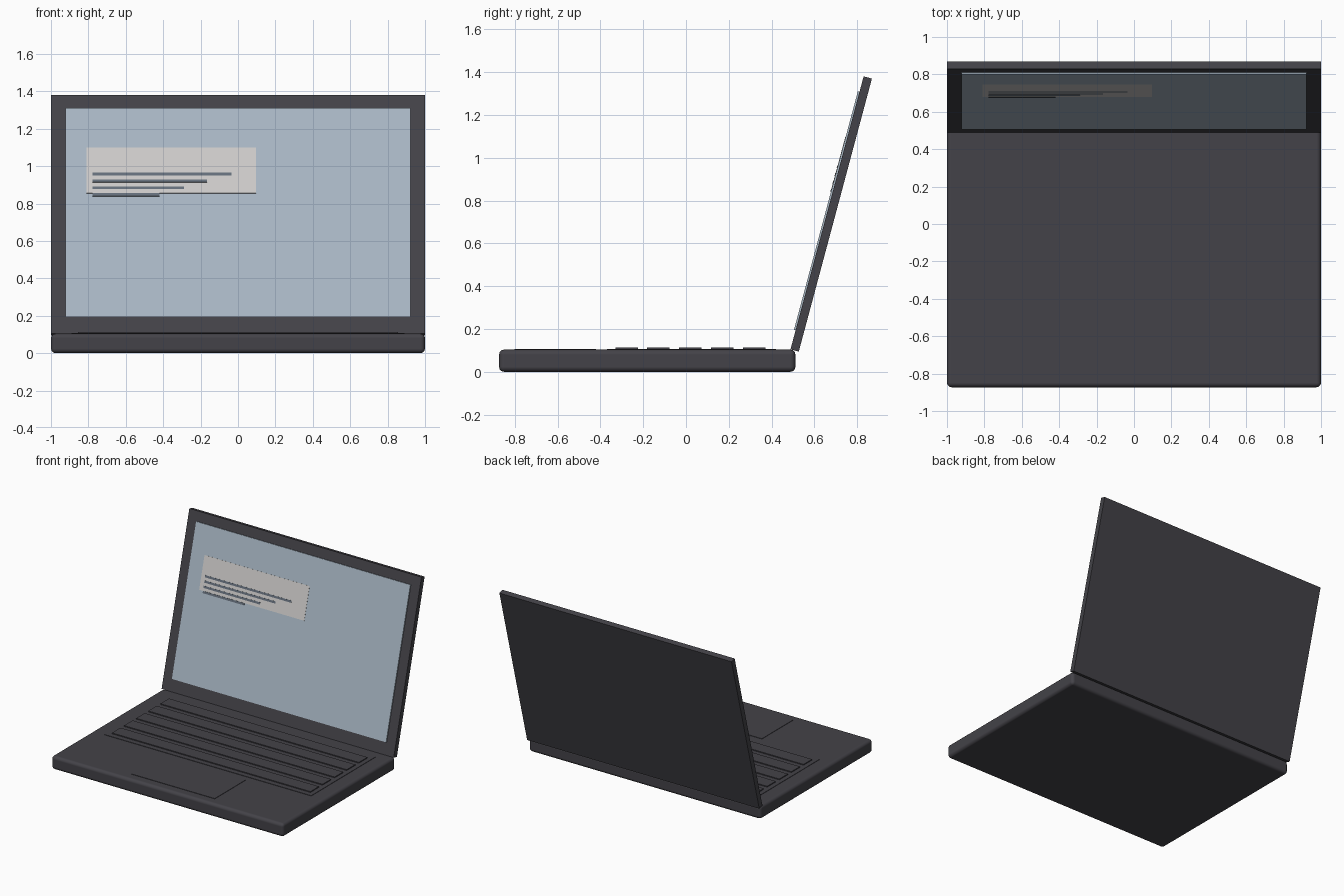
import bpy
import bmesh
from math import radians
from mathutils import Matrix, Vector

cube = bpy.data.objects.get("Cube")
if cube:
    bpy.data.objects.remove(cube, do_unlink=True)


def material(name, r, g, b):
    m = bpy.data.materials.new(name)
    m.use_nodes = True
    m.diffuse_color = (r, g, b, 1)
    bsdf = next(n for n in m.node_tree.nodes if n.type == 'BSDF_PRINCIPLED')
    bsdf.inputs["Base Color"].default_value = (r, g, b, 1)
    bsdf.inputs["Roughness"].default_value = 0.6
    return m


charcoal = material("charcoal", 0.057, 0.055, 0.065)
screen_blue = material("screen blue", 0.40, 0.48, 0.56)
card_grey = material("card grey", 0.62, 0.61, 0.60)
line_slate = material("line slate", 0.13, 0.16, 0.20)


def box(name, x, y, z, mat, frame=Matrix(), bevel=0):
    """Box spanning the (low, high) ranges x, y, z inside the given frame."""
    low, high = (Vector(v) for v in zip(x, y, z))
    mesh = bpy.data.meshes.new(name)
    bm = bmesh.new()
    place = Matrix.Translation((low + high) / 2) @ Matrix.Diagonal((*(high - low), 1))
    bmesh.ops.create_cube(bm, size=1, matrix=place)
    bm.to_mesh(mesh)
    bm.free()
    mesh.materials.append(mat)
    obj = bpy.data.objects.new(name, mesh)
    obj.matrix_world = frame
    bpy.context.collection.objects.link(obj)
    if bevel:
        mesh.shade_smooth()
        mod = obj.modifiers.new("rounded edges", 'BEVEL')
        mod.width = bevel
        mod.segments = 3
        mod.harden_normals = True
    return obj


# Base with rounded edges
TOP = 0.104
box("base", (-1, 1), (-0.873, 0.511), (0, TOP), charcoal, bevel=0.024)

# Touchpad, keyboard panel and raised rows of keys
box("touchpad", (-0.36, 0.36), (-0.80, -0.42), (TOP - 0.01, TOP + 0.003), charcoal)
box("keyboard_panel", (-0.89, 0.89), (-0.37, 0.42), (TOP - 0.01, TOP + 0.003), charcoal)
for i in range(5):
    front = -0.33 + 0.149 * i
    box(f"key_row_{i + 1}", (-0.855, 0.855), (front, front + 0.105),
        (TOP, TOP + 0.01), charcoal)

# Lid leaning back from the hinge line; its own frame has z along the lid
lid_frame = Matrix.Translation((0, 0.488, 0.105)) @ Matrix.Rotation(radians(-15), 4, 'X')
box("lid", (-1, 1), (0, 0.04), (0, 1.32), charcoal, lid_frame)

# Screen, card and lines as thin layered plates
box("screen", (-0.923, 0.923), (-0.008, 0), (0.093, 1.245), screen_blue, lid_frame)
box("screen_card", (-0.81, 0.095), (-0.0095, -0.007), (0.774, 1.028), card_grey, lid_frame)
for i, end in enumerate((-0.035, -0.165, -0.29, -0.42)):
    z = 0.881 - 0.0385 * i
    box(f"screen_line_{i + 1}", (-0.777, end), (-0.011, -0.007),
        (z - 0.008, z + 0.008), line_slate, lid_frame)
